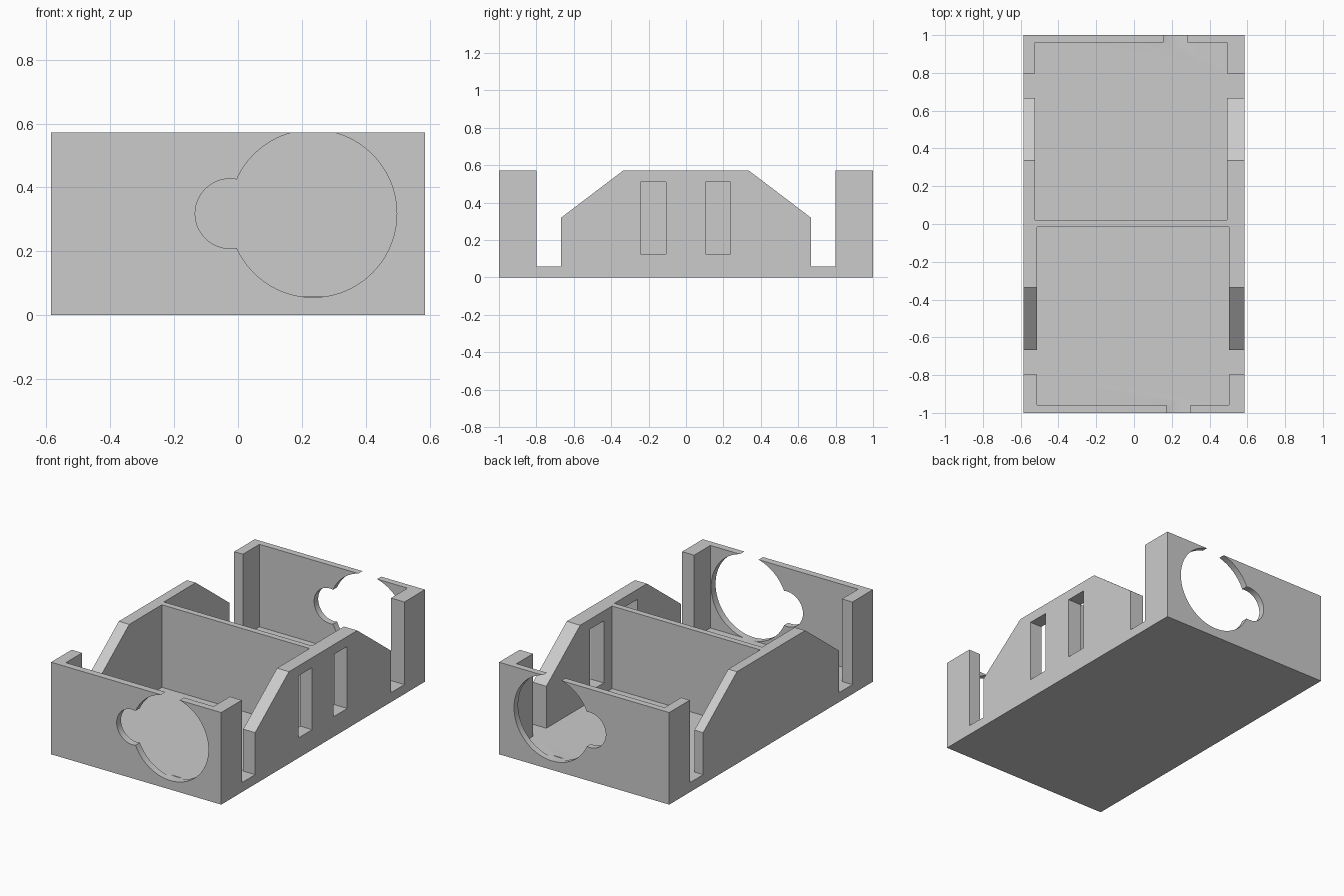
import bpy, bmesh, math
from mathutils import Matrix, Vector

cube = bpy.data.objects.get("Cube")
if cube:
    bpy.data.objects.remove(cube, do_unlink=True)

HALF_X, HEIGHT, FLOOR = 0.585, 0.572, 0.059

grey = bpy.data.materials.new("plain grey")
grey.use_nodes = True
grey.diffuse_color = (0.6, 0.6, 0.6, 1)
grey.node_tree.nodes["Principled BSDF"].inputs["Base Color"].default_value = (0.6, 0.6, 0.6, 1)


def make_object(name, bm):
    bmesh.ops.recalc_face_normals(bm, faces=bm.faces)
    mesh = bpy.data.meshes.new(name)
    bm.to_mesh(mesh)
    bm.free()
    mesh.materials.append(grey)
    obj = bpy.data.objects.new(name, mesh)
    bpy.context.collection.objects.link(obj)
    return obj


def box(name, low, high):
    low, high = Vector(low), Vector(high)
    bm = bmesh.new()
    bmesh.ops.create_cube(bm, size=1)
    bmesh.ops.scale(bm, vec=high - low, verts=bm.verts)
    bmesh.ops.translate(bm, vec=(low + high) / 2, verts=bm.verts)
    return make_object(name, bm)


def cylinder(name, x, y, z, radius):
    bm = bmesh.new()
    bmesh.ops.create_cone(bm, cap_ends=True, segments=96, radius1=radius,
                          radius2=radius, depth=0.1)
    bm.transform(Matrix.Translation((x, y, z)) @ Matrix.Rotation(math.pi / 2, 4, 'X'))
    return make_object(name, bm)


def cut(target, cutter):
    cutter.hide_render = True
    mod = target.modifiers.new("cut", 'BOOLEAN')
    mod.operation, mod.solver, mod.object = 'DIFFERENCE', 'EXACT', cutter
    bpy.context.view_layer.objects.active = target
    bpy.ops.object.modifier_apply(modifier=mod.name)
    bpy.data.objects.remove(cutter, do_unlink=True)


# Body: side profile with slots and sloped shoulders, extruded across the width
half = [(0.335, HEIGHT), (0.667, 0.32), (0.667, FLOOR), (0.798, FLOOR),
        (0.798, HEIGHT), (1, HEIGHT), (1, 0)]
profile = half + [(-y, z) for y, z in reversed(half)]
bm = bmesh.new()
face = bm.faces.new([bm.verts.new((-HALF_X, y, z)) for y, z in profile])
extruded = bmesh.ops.extrude_face_region(bm, geom=[face])["geom"]
bmesh.ops.translate(bm, vec=(2 * HALF_X, 0, 0),
                    verts=[v for v in extruded if isinstance(v, bmesh.types.BMVert)])
tray = make_object("two_bay_tray", bm)

# Two bays separated by a thin divider
cut(tray, box("front_bay", (-0.513, -0.957, FLOOR), (0.503, -0.015, 1)))
cut(tray, box("back_bay", (-0.525, 0.022, FLOOR), (0.493, 0.96, 1)))

# Keyhole openings in the end walls
for x, y in ((0.235, -0.99), (0.22, 0.99)):
    cut(tray, cylinder("large_hole", x, y, 0.318, 0.262))
    cut(tray, cylinder("small_hole", x - 0.26, y, 0.318, 0.109))

# Windows in the left wall
for y in (-0.175, 0.17):
    cut(tray, box("window", (0.4, y - 0.067, 0.125), (0.7, y + 0.067, 0.51)))

# Smooth the hole rims while keeping edges sharp
bpy.ops.object.select_all(action='DESELECT')
tray.select_set(True)
bpy.context.view_layer.objects.active = tray
bpy.ops.object.shade_smooth_by_angle(angle=math.radians(30))
